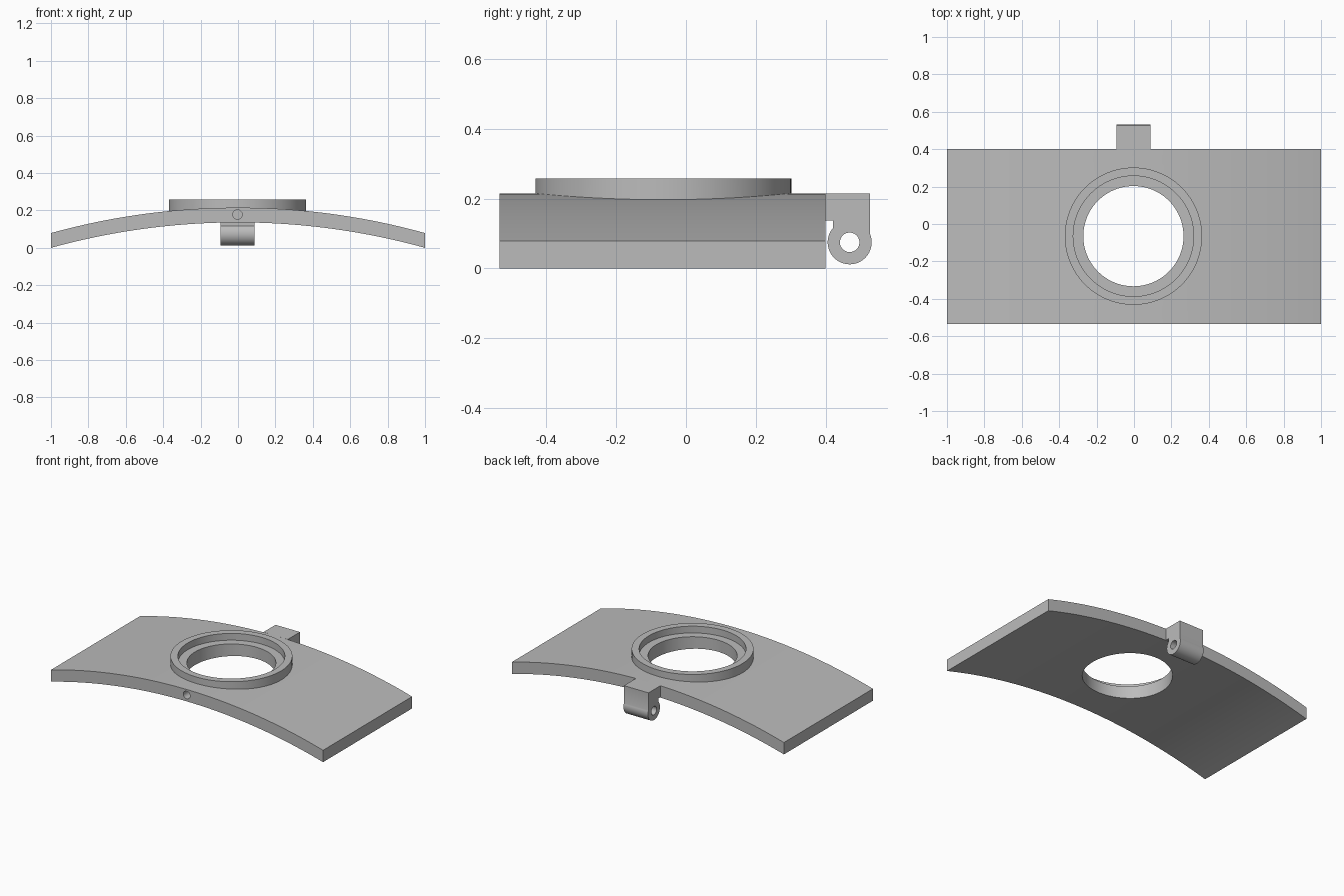
import bpy
import bmesh
from math import cos, sin, pi, sqrt
from mathutils import Matrix

if "Cube" in bpy.data.objects:
    bpy.data.objects.remove(bpy.data.objects["Cube"], do_unlink=True)

GREY = (0.5, 0.5, 0.5)
grey = bpy.data.materials.new("plain grey")
grey.use_nodes = True
grey.diffuse_color = (*GREY, 1)
grey.node_tree.nodes["Principled BSDF"].inputs["Base Color"].default_value = (*GREY, 1)


def make_object(name, bm):
    bmesh.ops.recalc_face_normals(bm, faces=bm.faces)
    mesh = bpy.data.meshes.new(name)
    bm.to_mesh(mesh)
    bm.free()
    mesh.materials.append(grey)
    obj = bpy.data.objects.new(name, mesh)
    bpy.context.collection.objects.link(obj)
    return obj


def extrude_profile(name, points, direction):
    """Fill a closed outline and extend it along a direction."""
    bm = bmesh.new()
    face = bm.faces.new([bm.verts.new(p) for p in points])
    result = bmesh.ops.extrude_face_region(bm, geom=[face], use_keep_orig=True)
    moved = [g for g in result["geom"] if isinstance(g, bmesh.types.BMVert)]
    bmesh.ops.translate(bm, verts=moved, vec=direction)
    return make_object(name, bm)


def cylinder(name, radius, depth, centre, axis="Z", sides=96):
    turn = {"Z": Matrix(), "X": Matrix.Rotation(pi / 2, 4, "Y"),
            "Y": Matrix.Rotation(pi / 2, 4, "X")}[axis]
    bm = bmesh.new()
    bmesh.ops.create_cone(bm, cap_ends=True, segments=sides, radius1=radius, radius2=radius,
                          depth=depth, matrix=Matrix.Translation(centre) @ turn)
    return make_object(name, bm)


def combine(target, tool, operation):
    """Apply a boolean and drop the tool."""
    mod = target.modifiers.new(operation, "BOOLEAN")
    mod.object, mod.operation, mod.solver = tool, operation, "EXACT"
    select(target)
    bpy.ops.object.modifier_apply(modifier=mod.name)
    bpy.data.objects.remove(tool, do_unlink=True)


def select(obj):
    bpy.ops.object.select_all(action="DESELECT")
    obj.select_set(True)
    bpy.context.view_layer.objects.active = obj


# Arched plate
FRONT, BACK, RISE, THICK = -0.535, 0.4, 0.136, 0.079
R = (1 + RISE ** 2) / (2 * RISE)
STEPS = 48


def arch(x):
    return sqrt(R * R - x * x) - (R - RISE)


xs = [-1 + 2 * i / STEPS for i in range(STEPS + 1)]
outline = [(x, FRONT, arch(x)) for x in xs]
outline += [(x, FRONT, arch(x) + THICK) for x in reversed(xs)]
plate = extrude_profile("arched_plate", outline, (0, BACK - FRONT, 0))

# Raised collar, stepped recess and through hole
CX, CY, TOP, LEDGE = -0.003, -0.065, 0.258, 0.213
combine(plate, cylinder("collar", 0.367, TOP - 0.16, (CX, CY, (TOP + 0.16) / 2)), "UNION")
combine(plate, cylinder("recess", 0.322, 0.2, (CX, CY, LEDGE + 0.1)), "DIFFERENCE")
combine(plate, cylinder("through_hole", 0.268, 1, (CX, CY, 0.1)), "DIFFERENCE")

# Blind pin hole in the front edge
combine(plate, cylinder("pin_hole", 0.025, 0.2, (CX, FRONT, 0.178), "Y", 32), "DIFFERENCE")

# Hinge lug on the back edge
HY, HZ, HR, HALF = 0.469, 0.075, 0.063, 0.09
lug_top = RISE + THICK
side = [(BACK, lug_top), (BACK, 0.138), (0.421, 0.138), (0.421, HZ + 0.041)]
a0, a1 = pi - 0.71, 2 * pi + 0.4
side += [(HY + HR * cos(a), HZ + HR * sin(a))
         for a in (a0 + (a1 - a0) * i / 40 for i in range(41))]
side += [(0.527, lug_top)]
lug = extrude_profile("hinge_lug", [(CX - HALF, y, z) for y, z in side], (2 * HALF, 0, 0))
combine(lug, cylinder("hinge_bore", 0.028, 1, (0, HY, HZ), "X", 40), "DIFFERENCE")

for part in (plate, lug):
    select(part)
    bpy.ops.object.shade_smooth_by_angle(angle=pi / 6)
